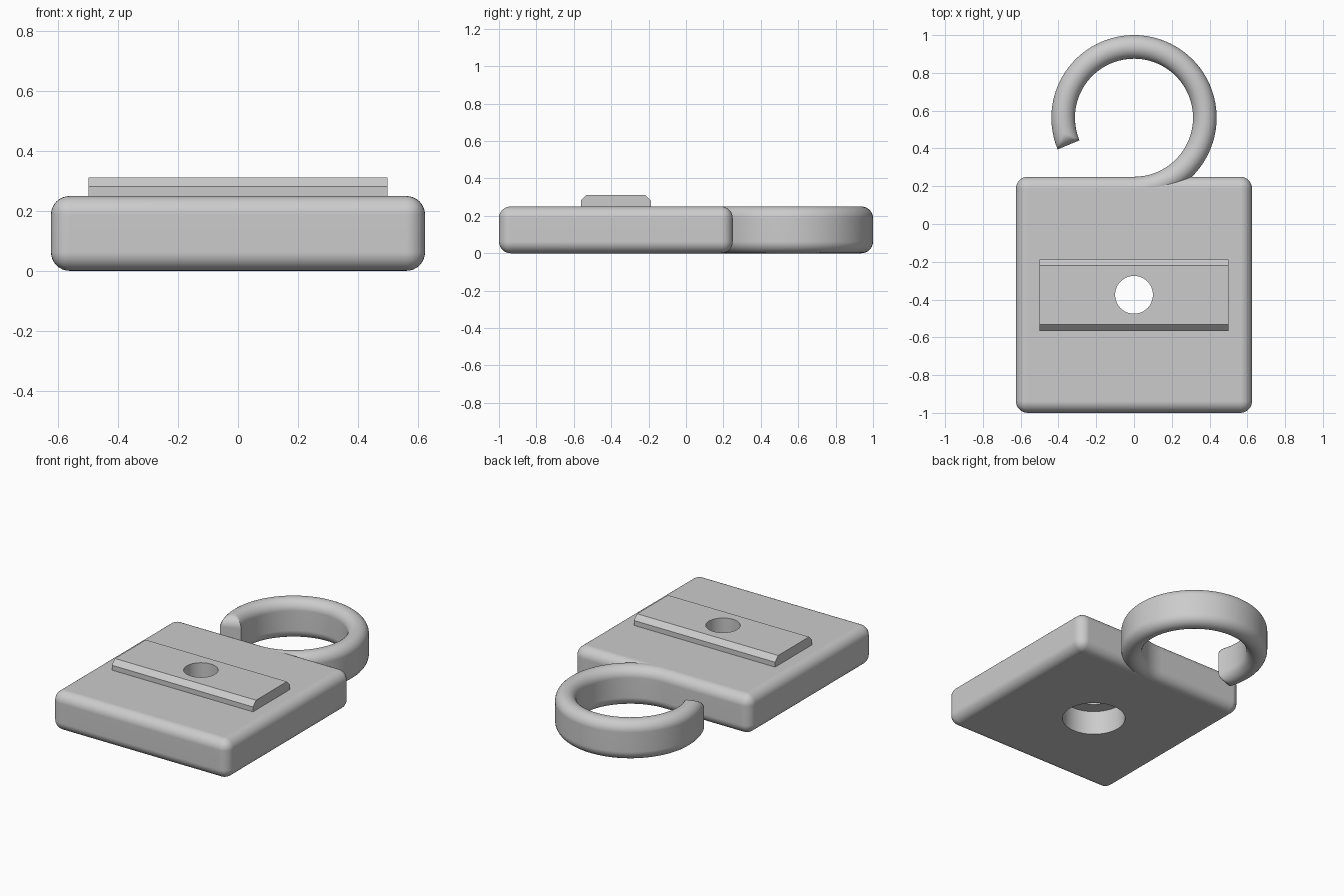
import bpy, bmesh, math

if "Cube" in bpy.data.objects:
    bpy.data.objects.remove(bpy.data.objects["Cube"], do_unlink=True)

R = 0.0625          # shared rounding radius
THICK = 0.25        # body thickness
PLATE_Y = -0.375    # centre of body, rail and screw hole

grey = bpy.data.materials.new("plain grey")
grey.use_nodes = True
grey.diffuse_color = (0.6, 0.6, 0.6, 1)
grey.node_tree.nodes["Principled BSDF"].inputs["Base Color"].default_value = (0.6, 0.6, 0.6, 1)


def make_object(name, bm):
    bmesh.ops.recalc_face_normals(bm, faces=bm.faces)
    mesh = bpy.data.meshes.new(name)
    bm.to_mesh(mesh)
    bm.free()
    obj = bpy.data.objects.new(name, mesh)
    bpy.context.collection.objects.link(obj)
    mesh.materials.append(grey)
    return obj


def activate(obj):
    bpy.ops.object.select_all(action='DESELECT')
    obj.select_set(True)
    bpy.context.view_layer.objects.active = obj


def cut(obj, cutter):
    mod = obj.modifiers.new("hole", 'BOOLEAN')
    mod.operation = 'DIFFERENCE'
    mod.solver = 'EXACT'
    mod.object = cutter
    activate(obj)
    bpy.ops.object.modifier_apply(modifier=mod.name)


def smooth(obj, angle=40):
    activate(obj)
    bpy.ops.object.shade_smooth_by_angle(angle=math.radians(angle))
    mod = obj.modifiers.new("flat face normals", 'WEIGHTED_NORMAL')
    mod.keep_sharp = True


# Stepped screw hole: wide recess below, narrow bore above
def screw_hole_cutter():
    bm = bmesh.new()
    steps = [(0.1875, -0.1), (0.1875, 0.156), (0.1, 0.156), (0.1, 0.5)]
    n = 64
    rings = [[bm.verts.new((r * math.cos(math.tau * i / n),
                            PLATE_Y + r * math.sin(math.tau * i / n), z))
              for i in range(n)] for r, z in steps]
    for low, high in zip(rings, rings[1:]):
        for i in range(n):
            j = (i + 1) % n
            bm.faces.new((low[i], low[j], high[j], high[i]))
    bm.faces.new(rings[0])
    bm.faces.new(rings[-1])
    obj = make_object("screw_hole_cutter", bm)
    obj.hide_render = True
    return obj


# Rounded square body
def make_body():
    bm = bmesh.new()
    bmesh.ops.create_cube(bm, size=1)
    bmesh.ops.scale(bm, vec=(1.25, 1.25, THICK), verts=bm.verts)
    bmesh.ops.translate(bm, vec=(0, PLATE_Y, THICK / 2), verts=bm.verts)
    bmesh.ops.bevel(bm, geom=bm.edges[:], offset=R, segments=8,
                    profile=0.5, affect='EDGES')
    return make_object("body", bm)


# Raised rail with chamfered long edges
def make_rail():
    bm = bmesh.new()
    half, top, chamfer = 0.1875, THICK + R, R / 2
    profile = [(-half, THICK), (half, THICK), (half, top - chamfer),
               (half - chamfer, top), (chamfer - half, top), (-half, top - chamfer)]
    face = bm.faces.new([bm.verts.new((-0.5, PLATE_Y + y, z)) for y, z in profile])
    new = bmesh.ops.extrude_face_region(bm, geom=[face])["geom"]
    bmesh.ops.translate(bm, vec=(1, 0, 0),
                        verts=[v for v in new if isinstance(v, bmesh.types.BMVert)])
    return make_object("rail", bm)


# Open hook ring, rounded above and below, with a rounded free end
def make_hook():
    bm = bmesh.new()
    mid, centre_y, n = 0.375, 0.5625, 8
    start, end = math.radians(-90), math.radians(202.5)
    insets = [R * (1 - math.cos(math.pi / 2 * i / n)) for i in range(n + 1)]
    across = [(R - d, d) for d in insets] + [(d - R, d) for d in insets[-2::-1]]

    def rise(d):
        return math.sqrt(max(0, R * R - (R - d) ** 2))

    # distances to the free end, measured along the middle of the ring
    length = (end - start) * mid
    distances = [R + (length - R) * i / 90 for i in range(90, 0, -1)] + insets[::-1]
    sections = []
    for t in distances:
        a = end - t / mid
        upper, lower = [], []
        for offset, d in across:
            x = (mid + offset) * math.cos(a)
            y = centre_y + (mid + offset) * math.sin(a)
            h = THICK / 2 - R + rise(min(d, t))
            upper.append(bm.verts.new((x, y, THICK / 2 + h)))
            lower.append(bm.verts.new((x, y, THICK / 2 - h)))
        sections.append(upper + lower[::-1])
    count = len(sections[0])
    for s, e in zip(sections, sections[1:]):
        for i in range(count):
            j = (i + 1) % count
            bm.faces.new((s[i], s[j], e[j], e[i]))
    bm.faces.new(sections[0])
    bm.faces.new(sections[-1])
    return make_object("hook_ring", bm)


cutter = screw_hole_cutter()
body, rail, hook = make_body(), make_rail(), make_hook()
for part in (body, rail):
    cut(part, cutter)
bpy.data.objects.remove(cutter, do_unlink=True)
smooth(body)
smooth(rail, 30)
smooth(hook)
